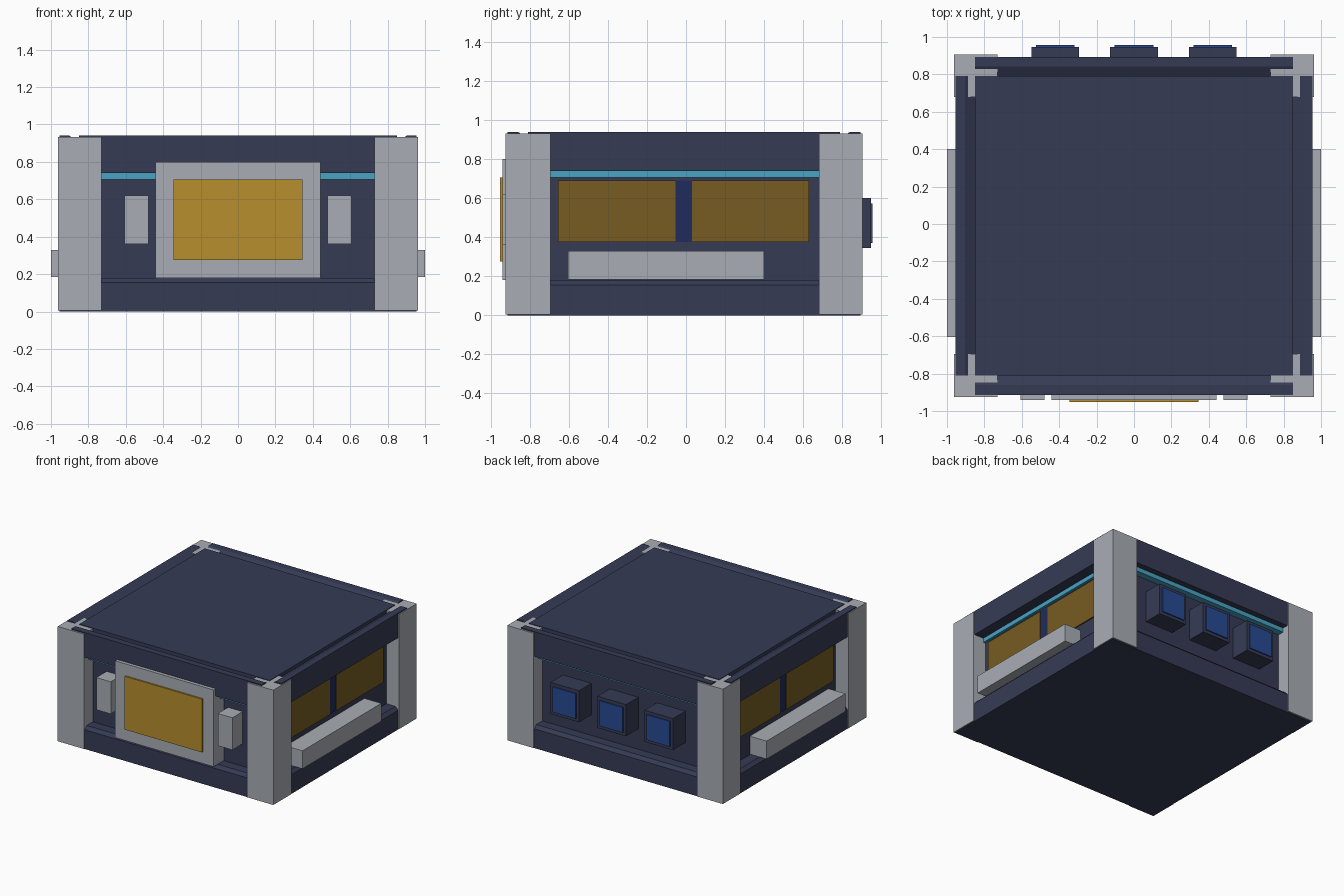
import bpy
import bmesh
from math import pi
from mathutils import Matrix, Vector

cube = bpy.data.objects.get("Cube")
if cube:
    bpy.data.objects.remove(cube)


def material(name, hex_code):
    rgb = [int(hex_code[i:i + 2], 16) / 255 for i in (0, 2, 4)]
    lin = [c / 12.92 if c <= 0.04045 else ((c + 0.055) / 1.055) ** 2.4 for c in rgb]
    mat = bpy.data.materials.new(name)
    mat.use_nodes = True
    mat.diffuse_color = (*lin, 1)
    mat.node_tree.nodes["Principled BSDF"].inputs["Base Color"].default_value = (*lin, 1)
    return mat


NAVY = material("navy", "363b55")
GREY = material("light grey", "a9aeb5")
GOLD = material("gold", "b78e2d")
DARK_GOLD = material("dark gold", "775c22")
BLUE = material("blue", "274a94")
DARK_BLUE = material("dark blue", "202b5c")
CYAN = material("cyan", "48a3c4")

MID_Y = -0.01  # the hull sits slightly forward of centre


def finish(name, bm, mat):
    bmesh.ops.recalc_face_normals(bm, faces=bm.faces)
    mesh = bpy.data.meshes.new(name)
    bm.to_mesh(mesh)
    bm.free()
    mesh.materials.append(mat)
    obj = bpy.data.objects.new(name, mesh)
    bpy.context.collection.objects.link(obj)
    return obj


def box(name, mat, x, y, z):
    bm = bmesh.new()
    bmesh.ops.create_cube(bm, size=1)
    lo, hi = Vector((x[0], y[0], z[0])), Vector((x[1], y[1], z[1]))
    for v in bm.verts:
        v.co = (lo + hi) / 2 + v.co * (hi - lo)
    return finish(name, bm, mat)


def mirrored(name, mat, x, y, z):
    box("left_" + name, mat, x, y, z)
    box("right_" + name, mat, (-x[1], -x[0]), y, z)


def beam(name, mat, profile, half_length, turn):
    """Extrude an (outward, height) profile along one side of the hull."""
    bm = bmesh.new()
    face = bm.faces.new([bm.verts.new((u, -half_length, z)) for u, z in profile])
    new = bmesh.ops.extrude_face_region(bm, geom=[face])["geom"]
    verts = [g for g in new if isinstance(g, bmesh.types.BMVert)]
    bmesh.ops.translate(bm, verts=verts, vec=(0, 2 * half_length, 0))
    place = Matrix.Translation((0, MID_Y, 0)) @ Matrix.Rotation(turn * pi / 2, 4, "Z")
    bm.transform(place)
    finish(name, bm, mat)


# Recessed hull with its floor
box("hull", NAVY, (-0.85, 0.85), (-0.81, 0.79), (0.005, 0.937))
box("floor", NAVY, (-0.955, 0.955), (-0.913, 0.893), (0, 0.01))

# Base beams, roof beams and trim strips on all four sides
for turn, side in enumerate(("left", "back", "right", "front")):
    along_y = turn % 2 == 0
    inner, outer, half = (0.85, 0.955, 0.80) if along_y else (0.80, 0.903, 0.85)
    lip = (inner + outer) / 2
    trim = inner + (0.02 if along_y else 0.055)
    root = inner - 0.02
    beam(side + "_base_beam", NAVY,
         [(root, 0.005), (outer, 0.005), (outer, 0.155), (outer - 0.025, 0.18), (root, 0.18)],
         half, turn)
    beam(side + "_roof_beam", NAVY,
         [(root, 0.74), (outer, 0.74), (outer, 0.94), (lip, 0.94), (inner, 0.91), (root, 0.91)],
         half, turn)
    beam(side + "_trim_strip", CYAN,
         [(root, 0.705), (trim, 0.705), (trim, 0.74), (root, 0.74)], half, turn)

# Corner posts
for end, y in (("front", (-0.925, -0.695)), ("back", (0.68, 0.905))):
    mirrored(end + "_post", GREY, (0.73, 0.963), y, (0.005, 0.932))

# Front hatch and its flanking blocks
box("hatch_frame", GREY, (-0.44, 0.44), (-0.94, -0.80), (0.18, 0.80))
box("hatch_panel", GOLD, (-0.345, 0.345), (-0.953, -0.93), (0.275, 0.705))
mirrored("front_block", GREY, (0.478, 0.608), (-0.94, -0.80), (0.36, 0.62))

# Side panels, divider and rail
mirrored("side_divider", DARK_BLUE, (0.84, 0.856), (-0.055, 0.03), (0.375, 0.69))
mirrored("front_side_panel", DARK_GOLD, (0.84, 0.86), (-0.655, -0.055), (0.375, 0.69))
mirrored("back_side_panel", DARK_GOLD, (0.84, 0.86), (0.03, 0.63), (0.375, 0.69))
mirrored("side_rail", GREY, (0.84, 1.0), (-0.605, 0.40), (0.185, 0.33))

# Back vents with blue screens
for label, x in (("right", -0.42), ("middle", 0), ("left", 0.42)):
    box(label + "_back_vent", NAVY, (x - 0.127, x + 0.127), (0.78, 0.947), (0.345, 0.60))
    box(label + "_back_screen", BLUE, (x - 0.103, x + 0.103), (0.94, 0.956), (0.37, 0.573))
